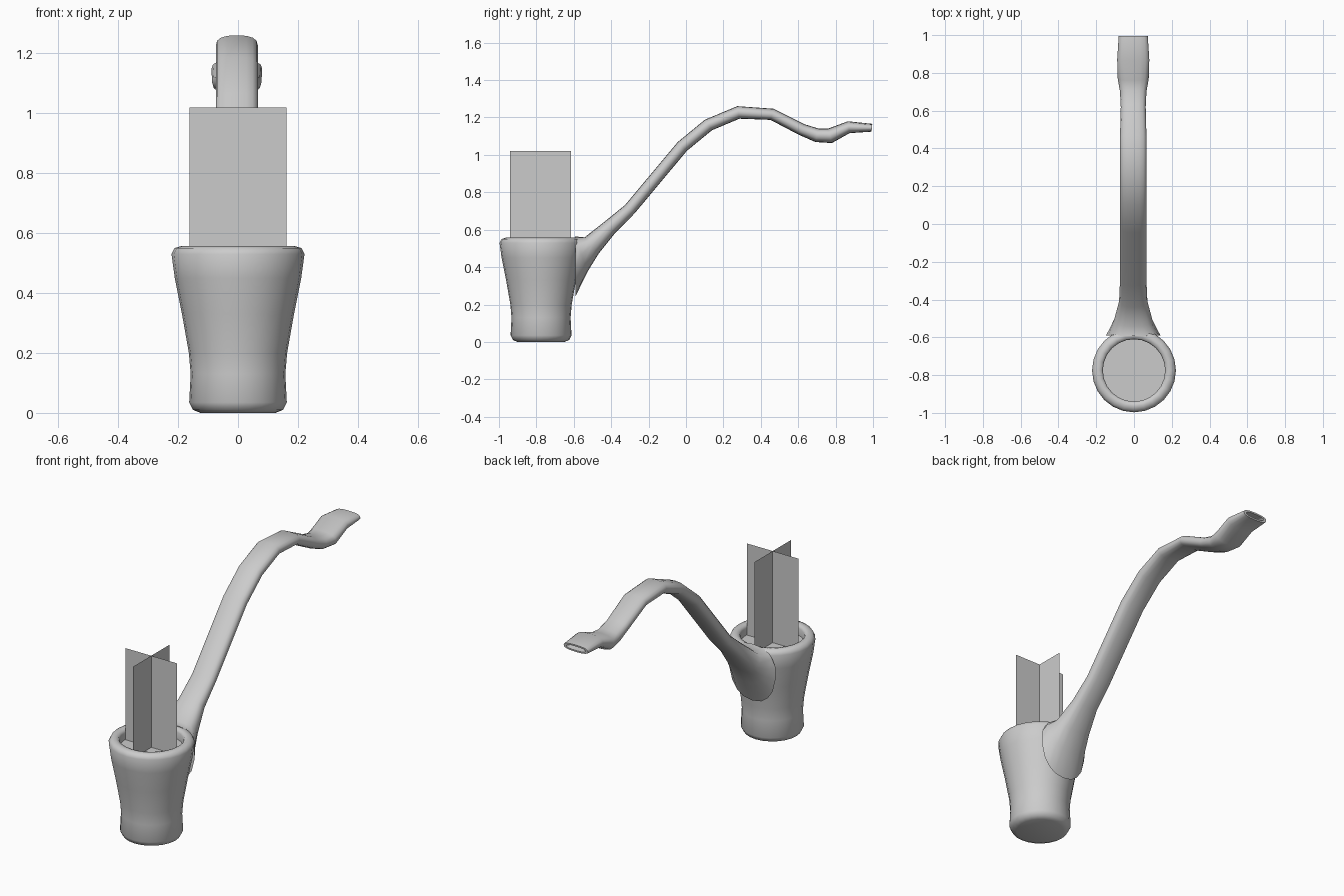
import bpy, bmesh
from math import sin, cos, pi, radians

cube = bpy.data.objects.get("Cube")
if cube:
    bpy.data.objects.remove(cube, do_unlink=True)

grey = bpy.data.materials.new("plain grey")
grey.use_nodes = True
COLOUR = (0.6, 0.6, 0.6, 1)
grey.diffuse_color = COLOUR
grey.node_tree.nodes["Principled BSDF"].inputs["Base Color"].default_value = COLOUR

BOWL_Y = -0.775


def make_object(name, bm, smooth=None):
    bmesh.ops.recalc_face_normals(bm, faces=bm.faces)
    mesh = bpy.data.meshes.new(name)
    bm.to_mesh(mesh)
    bm.free()
    mesh.materials.append(grey)
    obj = bpy.data.objects.new(name, mesh)
    bpy.context.collection.objects.link(obj)
    if smooth:
        bpy.ops.object.select_all(action='DESELECT')
        obj.select_set(True)
        bpy.context.view_layer.objects.active = obj
        bpy.ops.object.shade_smooth_by_angle(angle=radians(smooth))
    return obj


def loft(name, rings, smooth):
    """Skin a list of point rings and cap both ends."""
    bm = bmesh.new()
    rows = [[bm.verts.new(p) for p in ring] for ring in rings]
    n = len(rows[0])
    for a, b in zip(rows, rows[1:]):
        for i in range(n):
            j = (i + 1) % n
            bm.faces.new((a[i], a[j], b[j], b[i]))
    bm.faces.new(rows[0])
    bm.faces.new(rows[-1])
    return make_object(name, bm, smooth)


# Bowl: turned profile (radius, height), over the rim and down to the floor
profile = [(0.125, 0), (0.15, 0.01), (0.163, 0.035), (0.158, 0.13), (0.164, 0.2),
           (0.187, 0.33), (0.211, 0.45), (0.222, 0.53), (0.212, 0.55),
           (0.19, 0.557), (0.172, 0.553), (0.165, 0.54), (0.165, 0.5)]
SEG = 24
loft("bowl", [[(r * cos(2 * pi * i / SEG), BOWL_Y + r * sin(2 * pi * i / SEG), z)
               for i in range(SEG)] for r, z in profile], 50)

# Stem: y, z, half width, half thickness, tilt in degrees
path = [(-0.59, 0.4, 0.17, 0.155, 0), (-0.56, 0.47, 0.145, 0.1, 20),
        (-0.505, 0.515, 0.105, 0.058, 40), (-0.41, 0.61, 0.075, 0.042, 46),
        (-0.3, 0.71, 0.07, 0.034, 50), (-0.02, 1.045, 0.07, 0.034, 47),
        (0.12, 1.16, 0.07, 0.034, 35), (0.28, 1.227, 0.07, 0.034, 10),
        (0.46, 1.217, 0.07, 0.031, -17), (0.62, 1.135, 0.066, 0.032, -25),
        (0.7, 1.105, 0.07, 0.037, -12), (0.77, 1.102, 0.082, 0.04, 14),
        (0.87, 1.148, 0.085, 0.032, 8), (0.994, 1.145, 0.077, 0.021, -6),
        (0.994, 1.145, 0.06, 0.012, -6), (0.95, 1.148, 0.055, 0.01, -6)]


def stem_ring(y, z, w, h, tilt):
    t, ring = radians(tilt), []
    flare = max(0, min(0.3, (w - 0.085) * 4))
    for i in range(16):
        c, s = cos(2 * pi * i / 16), sin(2 * pi * i / 16)
        # Squarish oval, pinched underneath where it flares into the bowl
        u = abs(c) ** 0.8 * (1 if c > 0 else -1) * w * (1 - flare * (0.5 - s / 2))
        v = abs(s) ** 0.8 * (1 if s > 0 else -1) * h
        ring.append((u - 0.004, y - v * sin(t), z + v * cos(t)))
    return ring


loft("stem", [stem_ring(*p) for p in path], 50)

# Two crossed upright cards rising from the bowl
for name, dx, dy in (("smoke_card_across", 0.162, 0), ("smoke_card_along", 0, 0.162)):
    bm = bmesh.new()
    bm.faces.new([bm.verts.new((sx * dx, BOWL_Y - 0.003 + sx * dy, z))
                  for sx, z in ((-1, 0.5), (1, 0.5), (1, 1.02), (-1, 1.02))])
    make_object(name, bm)
